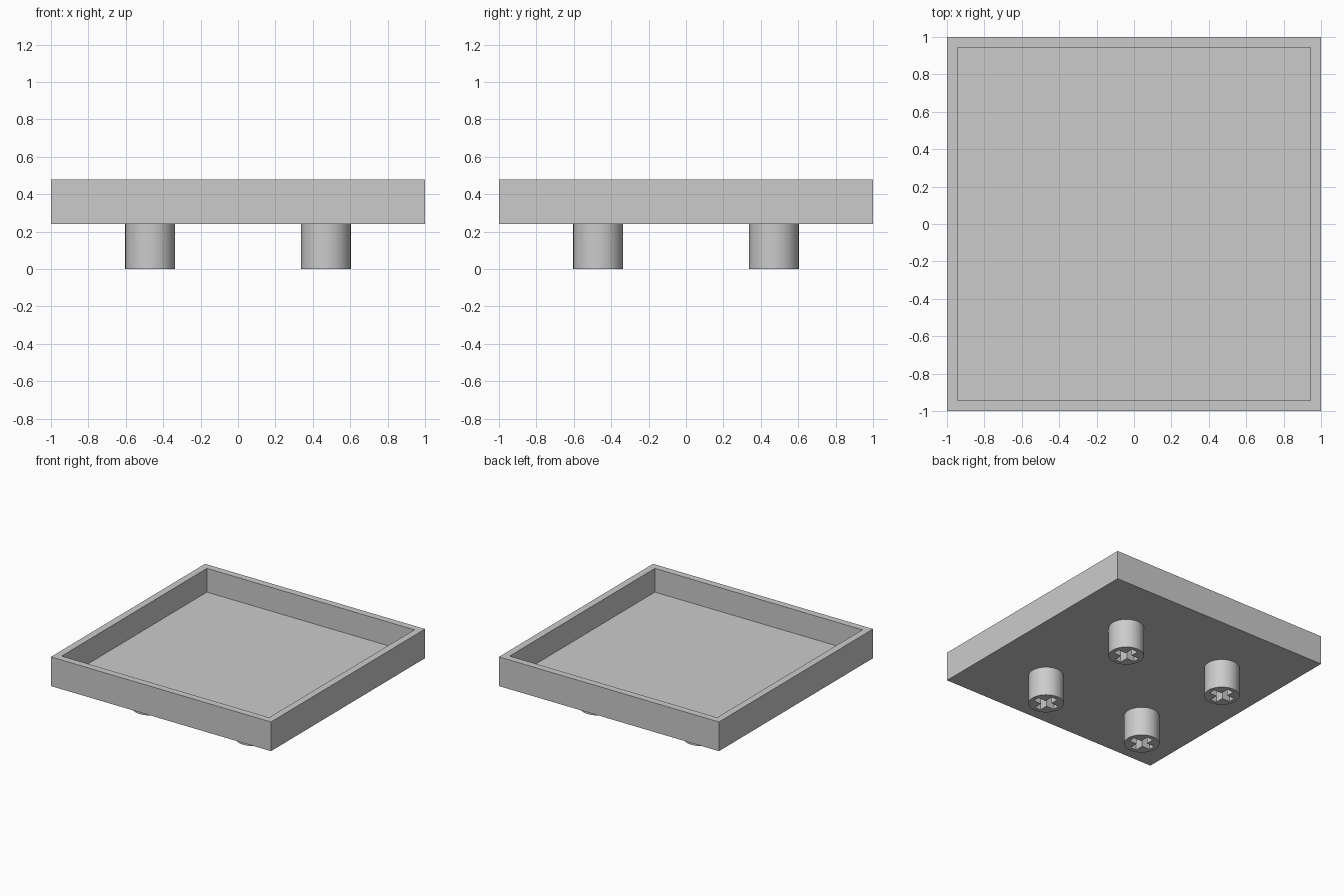
import bpy
import math

if "Cube" in bpy.data.objects:
    bpy.data.objects.remove(bpy.data.objects["Cube"], do_unlink=True)

grey = bpy.data.materials.new("light grey plastic")
grey.use_nodes = True
COLOUR = (0.6, 0.6, 0.6, 1)
grey.diffuse_color = COLOUR
grey.node_tree.nodes["Principled BSDF"].inputs["Base Color"].default_value = COLOUR

PEG_H, TOP, FLOOR = 0.24, 0.48, 0.285
PEG_R, PEG_AT = 0.133, 0.47
ARM, HALF_W, SLOT_DEPTH = 0.099, 0.028, 0.2


def box(name, sx, sy, z0, z1, x=0, y=0):
    bpy.ops.mesh.primitive_cube_add(size=1, location=(x, y, (z0 + z1) / 2))
    ob = bpy.context.object
    ob.name = name
    ob.scale = (sx, sy, z1 - z0)
    bpy.ops.object.transform_apply(location=False, rotation=False, scale=True)
    return ob


def cut(target, cutter):
    mod = target.modifiers.new("cut", 'BOOLEAN')
    mod.operation = 'DIFFERENCE'
    mod.solver = 'EXACT'
    mod.object = cutter
    bpy.context.view_layer.objects.active = target
    bpy.ops.object.modifier_apply(modifier=mod.name)
    bpy.data.objects.remove(cutter, do_unlink=True)


# Shallow open tray
tray = box("tray", 2, 2, PEG_H, TOP)
tray.data.materials.append(grey)
cut(tray, box("tray_hollow", 1.886, 1.886, FLOOR, TOP + 0.1))

# Four round pegs with cross-shaped sockets in their undersides
for side, x in (("left", PEG_AT), ("right", -PEG_AT)):
    for end, y in (("front", -PEG_AT), ("back", PEG_AT)):
        bpy.ops.mesh.primitive_cylinder_add(vertices=64, radius=PEG_R, depth=PEG_H,
                                            location=(x, y, PEG_H / 2))
        peg = bpy.context.object
        peg.name = f"{end}_{side}_peg"
        peg.data.materials.append(grey)
        cut(peg, box("slot_x", 2 * ARM, 2 * HALF_W, -0.1, SLOT_DEPTH, x, y))
        cut(peg, box("slot_y", 2 * HALF_W, 2 * ARM, -0.1, SLOT_DEPTH, x, y))
        bpy.ops.object.select_all(action='DESELECT')
        peg.select_set(True)
        bpy.context.view_layer.objects.active = peg
        bpy.ops.object.shade_smooth_by_angle(angle=math.radians(30))
